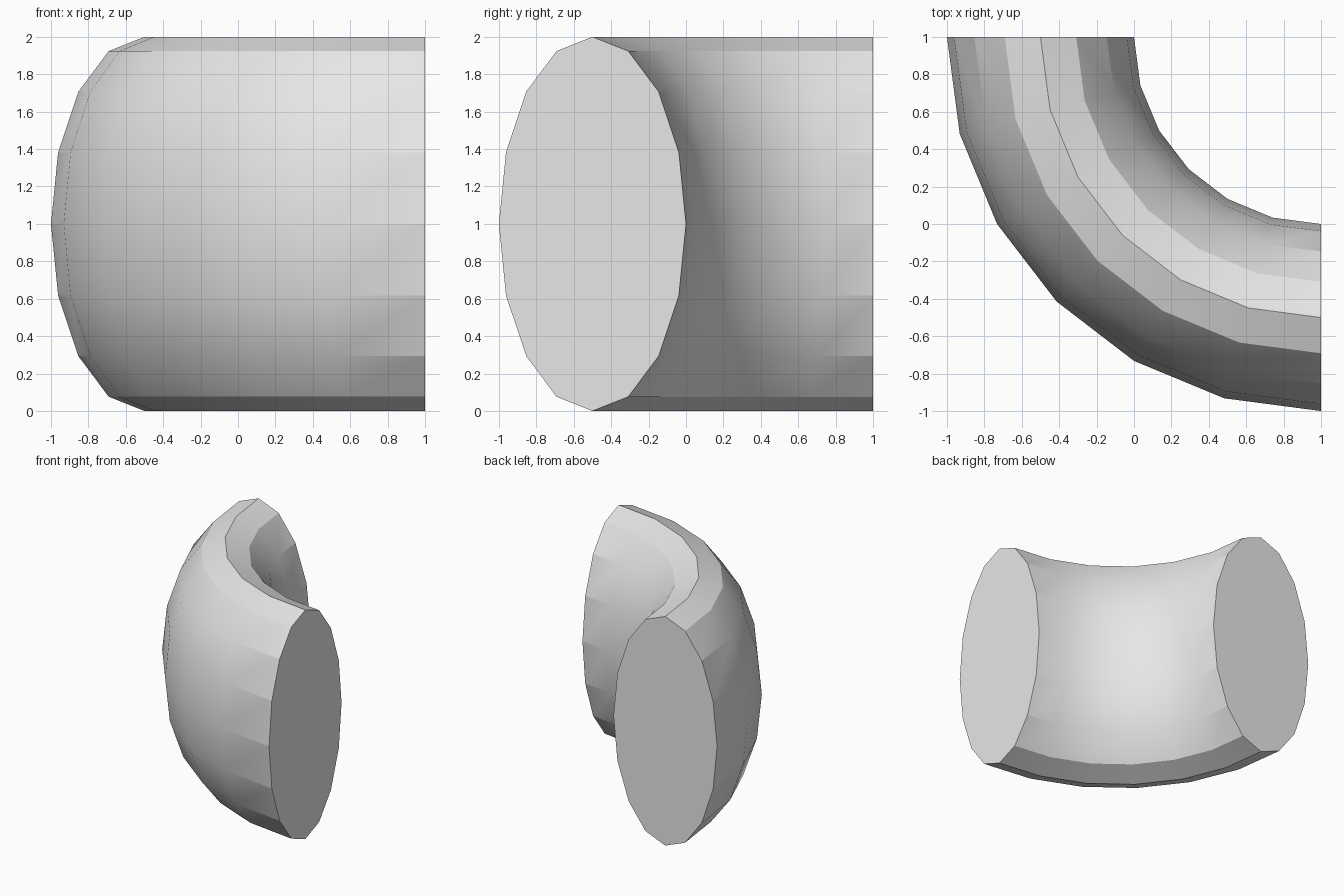
import bpy
import bmesh
from math import cos, sin, pi, radians
from mathutils import Matrix, Vector

default = bpy.data.objects.get("Cube")
if default:
    bpy.data.objects.remove(default, do_unlink=True)

SIDES, STEPS = 16, 6
CENTRE = Vector((1, 1, 0))

# One plain grey
grey = bpy.data.materials.new("light_grey")
grey.use_nodes = True
colour = (0.8, 0.8, 0.8, 1)
grey.diffuse_color = colour
grey.node_tree.nodes["Principled BSDF"].inputs["Base Color"].default_value = colour

# Oval section swept through a quarter turn
bm = bmesh.new()
rings = []
for step in range(STEPS + 1):
    turn = Matrix.Rotation(pi + step * pi / 2 / STEPS, 3, 'Z')
    ring = []
    for i in range(SIDES):
        a = 2 * pi * i / SIDES
        ring.append(bm.verts.new(CENTRE + turn @ Vector((1.5 + 0.5 * cos(a), 0, 1 + sin(a)))))
    rings.append(ring)

for near, far in zip(rings, rings[1:]):
    for i in range(SIDES):
        j = (i + 1) % SIDES
        bm.faces.new((near[i], near[j], far[j], far[i]))

# Flat end caps
bm.faces.new(rings[0])
bm.faces.new(rings[-1])
bmesh.ops.recalc_face_normals(bm, faces=bm.faces)

mesh = bpy.data.meshes.new("pipe_bend")
bm.to_mesh(mesh)
bm.free()
mesh.materials.append(grey)
bend = bpy.data.objects.new("pipe_bend", mesh)
bpy.context.collection.objects.link(bend)

# Smooth sides, with the crests and cap rims left sharp
bpy.ops.object.select_all(action='DESELECT')
bend.select_set(True)
bpy.context.view_layer.objects.active = bend
bpy.ops.object.shade_smooth_by_angle(angle=radians(28))

# Lengthwise edges meeting a cap are creased, so the ends look faceted
last = SIDES * STEPS
for edge in mesh.edges:
    a, b = sorted(edge.vertices)
    if b - a == SIDES and (a < SIDES or b >= last):
        edge.use_edge_sharp = True
